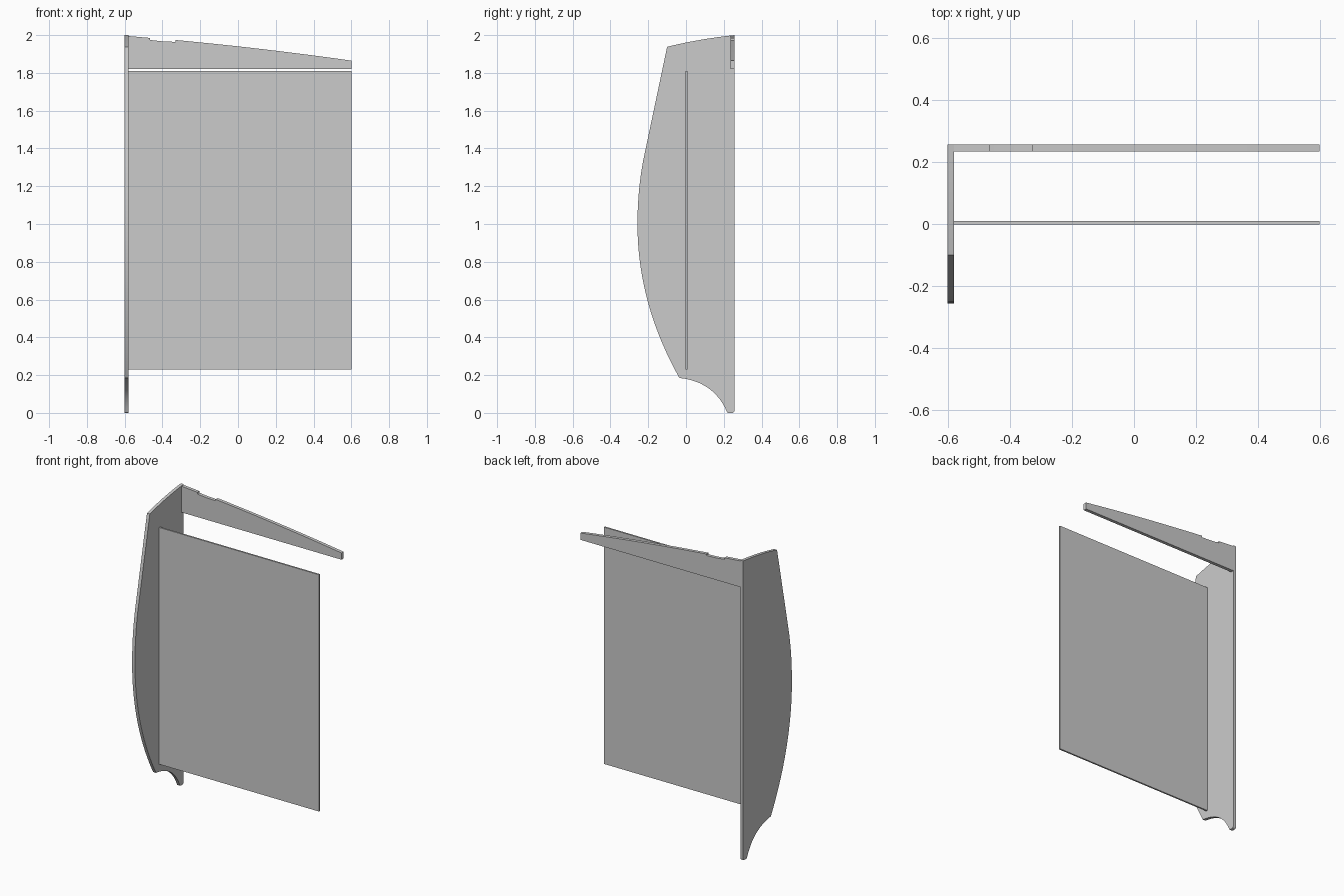
import bpy, bmesh
from mathutils import Vector

if "Cube" in bpy.data.objects:
    bpy.data.objects.remove(bpy.data.objects["Cube"])


def curve(a, ctrl, b, n=12):
    """Points on a quadratic curve from a to b, both ends included."""
    a, c, b = Vector(a), Vector(ctrl), Vector(b)
    return [tuple(a * (1 - t) ** 2 + c * 2 * t * (1 - t) + b * t * t)
            for t in (i / n for i in range(n + 1))]


def plate(name, outline, place, start, thickness_vec):
    """Extrude a flat outline into a solid panel."""
    bm = bmesh.new()
    face = bm.faces.new([bm.verts.new(place(u, v, start)) for u, v in outline])
    ext = bmesh.ops.extrude_face_region(bm, geom=[face], use_keep_orig=True)
    verts = [g for g in ext["geom"] if isinstance(g, bmesh.types.BMVert)]
    bmesh.ops.translate(bm, verts=verts, vec=thickness_vec)
    bmesh.ops.recalc_face_normals(bm, faces=bm.faces)
    mesh = bpy.data.meshes.new(name)
    bm.to_mesh(mesh)
    bm.free()
    obj = bpy.data.objects.new(name, mesh)
    bpy.context.collection.objects.link(obj)
    bpy.context.view_layer.objects.active = obj
    obj.select_set(True)
    bpy.ops.object.shade_smooth_by_angle(angle=0.35)
    obj.select_set(False)
    return obj


def in_yz(u, v, x):
    return (x, u, v)


def in_xz(u, v, y):
    return (u, y, v)


# Tall side panel: bowed front edge, scooped foot, gently curved top
side = (curve((0.218, 0.003), (0.15, 0.165), (-0.035, 0.185))
        + curve((-0.035, 0.185), (-0.257, 0.58), (-0.257, 1.0), 18)[1:]
        + curve((-0.257, 1.0), (-0.257, 1.17), (-0.228, 1.33), 6)[1:]
        + curve((-0.10, 1.938), (0.07, 1.98), (0.257, 2.0), 8)
        + curve((0.257, 0.015), (0.257, 0.0), (0.242, 0.0), 5)
        + [(0.225, 0.0)])
plate("side_panel", side, in_yz, -0.602, (0.021, 0, 0))

# Tapered rear rail with a shallow notch in its top edge
rail = ([(-0.581, 1.82), (0.6, 1.82)]
        + curve((0.6, 1.865), (0.14, 1.93), (-0.33, 1.974), 10)
        + [(-0.33, 1.964), (-0.40, 1.967), (-0.465, 1.974), (-0.465, 1.985),
           (-0.581, 1.995)])
plate("rear_rail", rail, in_xz, 0.235, (0, 0.022, 0))

# Thin main board
board = [(-0.581, 0.23), (0.6, 0.23), (0.6, 1.81), (-0.581, 1.81)]
plate("main_board", board, in_xz, -0.002, (0, 0.011, 0))
